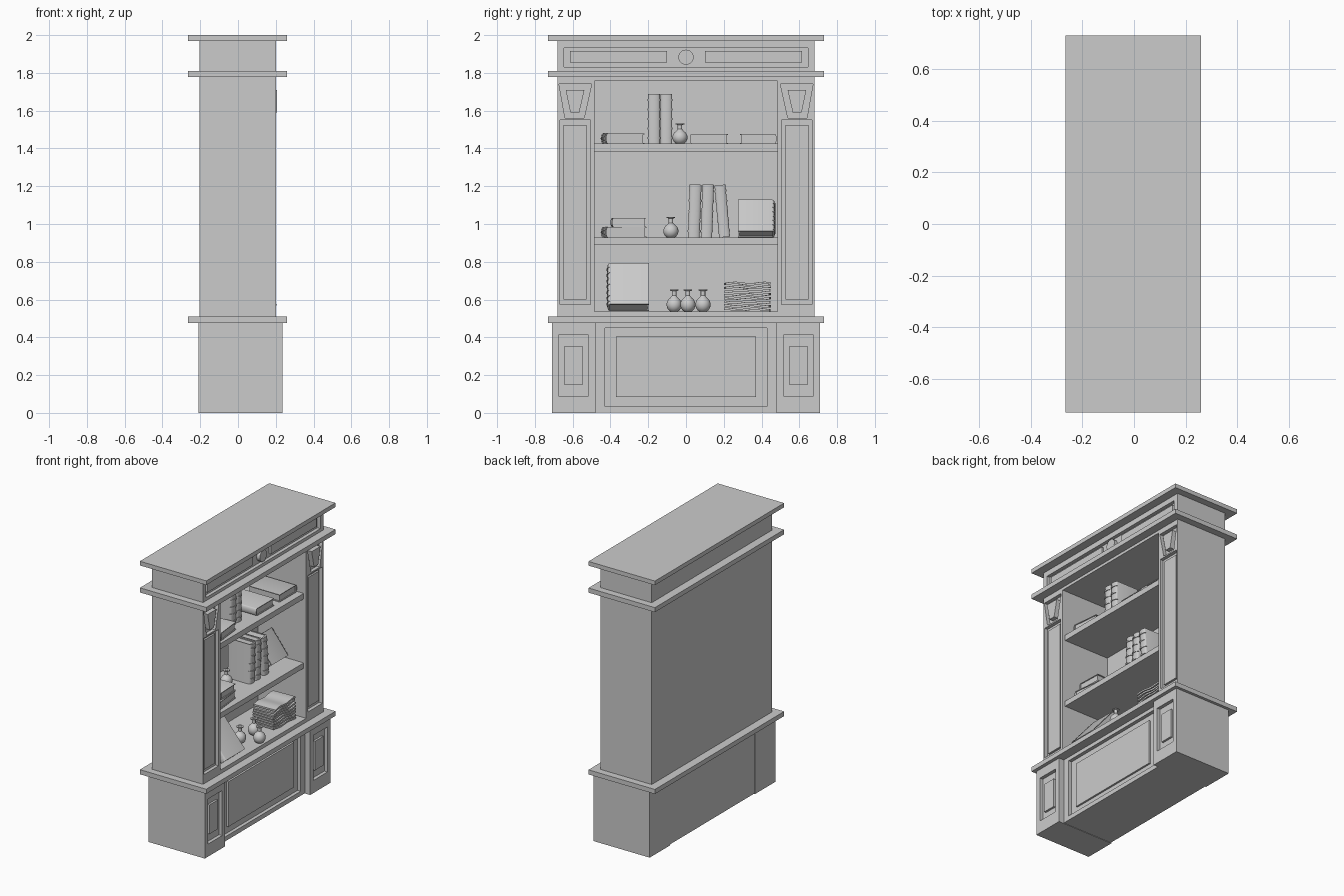
import bpy, bmesh, math, random
from mathutils import Matrix, Vector

if "Cube" in bpy.data.objects:
    bpy.data.objects.remove(bpy.data.objects["Cube"])

random.seed(4)
X, Y, Z = Vector((1, 0, 0)), Vector((0, 1, 0)), Vector((0, 0, 1))


def finish(name, bm, smooth=False):
    bmesh.ops.recalc_face_normals(bm, faces=bm.faces)
    me = bpy.data.meshes.new(name)
    bm.to_mesh(me)
    bm.free()
    ob = bpy.data.objects.new(name, me)
    bpy.context.collection.objects.link(ob)
    if smooth:
        bpy.ops.object.select_all(action='DESELECT')
        ob.select_set(True)
        bpy.context.view_layer.objects.active = ob
        bpy.ops.object.shade_smooth_by_angle(angle=math.radians(35))
    return ob


def add_prism(bm, loops, d0, d1, o=Vector(), axes=(Y, Z, X)):
    """Extrude 2D loops (first is the outline, the rest are holes) from d0 to d1."""
    a, b, c = axes
    rims = [[], []]
    for loop in loops:
        rings = [[bm.verts.new(o + a * p + b * q + c * d) for p, q in loop] for d in (d0, d1)]
        n = len(loop)
        for i in range(n):
            j = (i + 1) % n
            bm.faces.new((rings[0][i], rings[0][j], rings[1][j], rings[1][i]))
            for r in (0, 1):
                rims[r].append(bm.edges.get((rings[r][i], rings[r][j])))
    for r in rims:
        bmesh.ops.triangle_fill(bm, edges=r, use_beauty=True, normal=c)


def prism(name, loops, d0, d1):
    bm = bmesh.new()
    add_prism(bm, loops, d0, d1)
    return finish(name, bm)


def rect(y0, y1, z0, z1):
    return [(y0, z0), (y1, z0), (y1, z1), (y0, z1)]


def box(name, x0, x1, y0, y1, z0, z1):
    return prism(name, [rect(y0, y1, z0, z1)], x0, x1)


def flip(loop, s):
    return [(s * p, q) for p, q in loop]


# Ledges
for name, z0, z1 in (("top_cornice", 1.97, 2.0), ("upper_ledge", 1.777, 1.81), ("lower_ledge", .477, .51)):
    box(name, -.265, .26, -.73, .73, z0, z1)

# Frieze with recessed front, two raised panels and a round medallion
box("frieze_core", -.205, .175, -.68, .68, 1.81, 1.97)
prism("frieze_front", [rect(-.68, .68, 1.81, 1.97), rect(-.645, .645, 1.832, 1.932)], .175, .2)
for s in (-1, 1):
    prism("frieze_panel", [flip(rect(.10, .615, 1.855, 1.915), s)], .175, .19)
prism("frieze_medallion", [[(.04 * math.cos(i * math.pi / 12), 1.883 + .04 * math.sin(i * math.pi / 12))
                           for i in range(24)]], .175, .2)

# Bookcase body
box("back_panel", -.205, -.18, -.485, .485, .51, 1.777)
box("lintel", -.18, .2, -.485, .485, 1.757, 1.777)
box("case_floor", -.18, .2, -.485, .485, .51, .537)
for z0, z1 in ((.89, .928), (1.385, 1.425)):
    box("shelf", -.18, .18, -.485, .485, z0, z1)

# Side columns with long panel and keystone, and base pilasters
key_hole = [(.54, 1.56), (.64, 1.56), (.672, 1.74), (.50, 1.74)]
key_block = [(.565, 1.59), (.612, 1.59), (.637, 1.71), (.538, 1.71)]
for s in (-1, 1):
    prism("column", [flip(rect(.485, .68, .51, 1.777), s)], -.205, .175)
    prism("column_front", [flip(l, s) for l in
          (rect(.485, .68, .51, 1.777), rect(.505, .668, .575, 1.55), key_hole)], .175, .2)
    prism("column_panel", [flip(rect(.528, .648, .60, 1.525), s)], .175, .188)
    prism("keystone", [flip(key_block, s)], .175, .206)
    prism("base_pilaster", [flip(rect(.48, .71, 0, .477), s)], -.21, .21)
    prism("base_pilaster_front", [flip(l, s) for l in
          (rect(.48, .71, 0, .477), rect(.515, .675, .09, .412))], .21, .235)
    prism("base_pilaster_panel", [flip(rect(.547, .643, .147, .355), s)], .21, .225)

# Base centre
box("base_core", -.205, .17, -.48, .48, .003, .477)
prism("base_front", [rect(-.48, .48, .003, .477), rect(-.43, .43, .035, .45)], .17, .195)
box("base_panel", .17, .183, -.37, .37, .083, .405)


# Books: hard cover with rounded spine, page block, raised spine bands
def book(name, o, u, v, l, W, T, L, bands=0):
    """u points to the spine, v through the thickness, l along the spine."""
    o, axes, c, b = Vector(o), (u, v, l), .005, T * .22

    def arc(extra):
        return [(W - b + (b + extra) * math.sin(t), T / 2 - (T / 2 + extra / 2) * math.cos(t))
                for t in (math.pi * i / 10 for i in range(11))]
    bm = bmesh.new()
    cover = [(0, 0)] + arc(0) + [(0, T), (0, T - c), (W - b, T - c), (W - b, c), (0, c)]
    add_prism(bm, [cover], 0, L, o, axes)
    add_prism(bm, [rect(.008, W - b, c, T - c)], .006, L - .006, o, axes)
    for i in range(bands):
        m = L * (i + .6) / (bands + .2)
        add_prism(bm, [arc(.005)], m - .005, m + .005, o, axes)
    return finish(name, bm, True)


def turned(deg):
    t = math.radians(deg)
    return Vector((math.cos(t), math.sin(t), 0)), Vector((-math.sin(t), math.cos(t), 0))


# Lying books: origin, turn, spine side, width, thickness, length
for o, deg, side, W, T, L in (
        ((-.10, -.245, 1.425), 6, -1, .205, .055, .24),
        ((-.12, .222, 1.425), 0, -1, .202, .052, .25),
        ((-.12, .285, 1.425), 0, 1, .195, .052, .25),
        ((-.11, -.235, .928), 6, -1, .215, .055, .24),
        ((-.10, -.22, .983), 2, -1, .18, .05, .23)):
    l, w = turned(deg)
    book("lying_book", o, w * side, Z, l, W, T, L, 5 if deg > 3 else 0)

# Upright books: y, z, lean, thickness, height
for y, z, deg, T, L in ((-.20, 1.425, 0, .062, .262), (-.134, 1.425, 0, .06, .262),
                        (.01, .93, -2, .062, .28), (.078, .93, -2, .06, .28),
                        (.175, .928, 5, .058, .277)):
    t = math.radians(deg)
    book("upright_book", (-.09, y, z), X, Vector((0, math.cos(t), math.sin(t))),
         Vector((0, -math.sin(t), math.cos(t))), .18, T, L, 5)

# Books leaning back: origin, spine side, lean, width, thickness, height
for o, side, deg, W, T, L in (((.03, .275, .928), 1, 38, .195, .057, .21),
                              ((.15, -.195, .54), -1, 40, .22, .055, .285)):
    t = math.radians(deg)
    book("leaning_book", o, Y * side, Vector((math.cos(t), 0, math.sin(t))),
         Vector((-math.sin(t), 0, math.cos(t))), W, T, L, 7)

# Stack of wavy loose papers
for k in range(8):
    l, w = turned(random.uniform(-4, 4))
    ys = [-.12 + .24 * i / 16 for i in range(17)]
    wave = [(y, .004 * math.sin(y * 40 + k * .6)) for y in ys]
    sheet = wave + [(y, z + .012) for y, z in reversed(wave)]
    bm = bmesh.new()
    add_prism(bm, [sheet], -.085, .085, Vector((.06, .325, .542 + k * .0195)), (w, Z, l))
    finish("paper_stack", bm, True)

# Round flasks with neck and lip
body = [(.04 * math.sin(t), .04 - .04 * math.cos(t)) for t in (math.pi * i / 12 for i in range(2, 11))]
profile = [(0, body[0][1])] + body + [(.012, .085), (.012, .108), (.023, .111), (.023, .116), (.01, .116), (0, .10)]
for x, y, z, h in ((-.03, -.032, 1.425, .92), (-.036, -.08, .928, .94),
                   (.06, -.063, .537, 1), (.163, .01, .537, 1), (.063, .09, .537, 1)):
    bm = bmesh.new()
    vs = [bm.verts.new((x + r, y, z + (q - body[0][1]) * h * 1.05)) for r, q in profile]
    es = [bm.edges.new(p) for p in zip(vs, vs[1:])]
    bmesh.ops.spin(bm, geom=vs + es, cent=(x, y, 0), axis=Z, angle=math.tau, steps=20)
    bmesh.ops.remove_doubles(bm, verts=bm.verts, dist=1e-5)
    finish("flask", bm, True)
